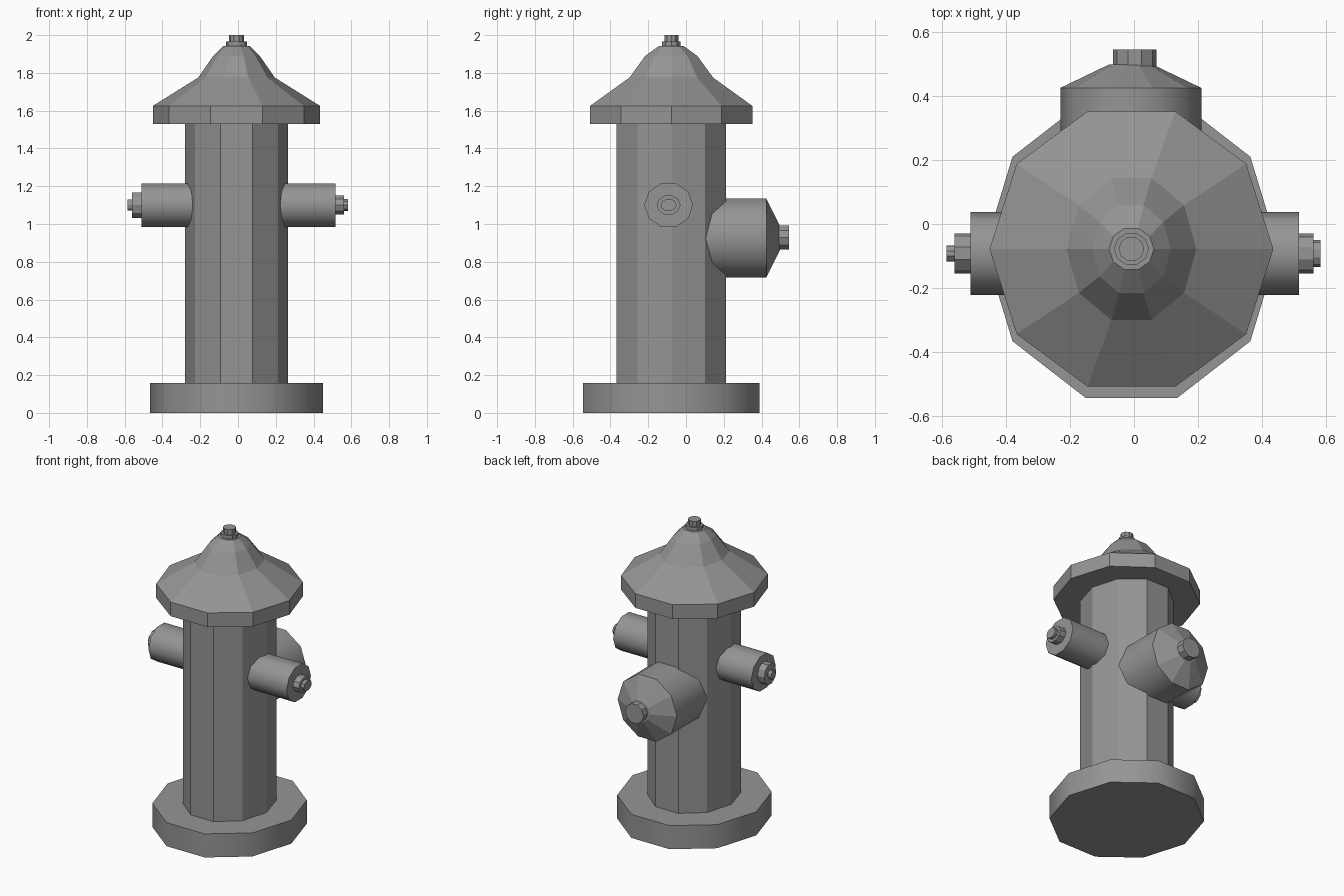
import bpy, bmesh, math
from mathutils import Vector

if "Cube" in bpy.data.objects:
    bpy.data.objects.remove(bpy.data.objects["Cube"])

SIDES = 10
grey = bpy.data.materials.new("cast_iron_grey")
grey.diffuse_color = (0.3, 0.3, 0.3, 1)
grey.use_nodes = True
grey.node_tree.nodes["Principled BSDF"].inputs["Base Color"].default_value = grey.diffuse_color


def lathe(name, axis, centre, rings, smooth=False):
    """Closed ten-sided stack of rings (position, radius_u, radius_v) along an axis."""
    # u, v directions for each axis; a corner always lies on u
    frames = {"x": (Vector((0, 1, 0)), Vector((0, 0, 1)), Vector((1, 0, 0))),
              "y": (Vector((1, 0, 0)), Vector((0, 0, 1)), Vector((0, 1, 0))),
              "z": (Vector((1, 0, 0)), Vector((0, 1, 0)), Vector((0, 0, 1)))}
    u, v, w = frames[axis]
    bm = bmesh.new()
    loops = []
    for t, ru, rv in rings:
        loop = []
        for i in range(SIDES):
            a = 2 * math.pi * i / SIDES
            loop.append(bm.verts.new(u * (centre[0] + ru * math.cos(a))
                                     + v * (centre[1] + rv * math.sin(a)) + w * t))
        loops.append(loop)
    for a, b in zip(loops, loops[1:]):
        for i in range(SIDES):
            j = (i + 1) % SIDES
            bm.faces.new((a[i], a[j], b[j], b[i])).smooth = False
    bm.faces.new(loops[0])
    bm.faces.new(loops[-1])
    bmesh.ops.recalc_face_normals(bm, faces=bm.faces)
    mesh = bpy.data.meshes.new(name)
    bm.to_mesh(mesh)
    bm.free()
    mesh.materials.append(grey)
    ob = bpy.data.objects.new(name, mesh)
    bpy.context.collection.objects.link(ob)
    if smooth:
        bpy.ops.object.select_all(action='DESELECT')
        ob.select_set(True)
        bpy.context.view_layer.objects.active = ob
        bpy.ops.object.shade_smooth_by_angle(angle=math.radians(42))
    return ob


C = (-0.008, -0.078)

# Base, barrel and bonnet
lathe("base", "z", C, [(0, 0.459, 0.49), (0.158, 0.459, 0.49)], True)
lathe("barrel", "z", C, [(0.15, 0.273, 0.306), (1.54, 0.273, 0.306)])
lathe("bonnet", "z", C, [(1.53, 0.443, 0.452), (1.625, 0.443, 0.452),
                         (1.775, 0.203, 0.233), (1.89, 0.123, 0.145),
                         (1.943, 0.07, 0.068)])
lathe("top_collar", "z", C, [(1.935, 0.055, 0.051), (1.965, 0.055, 0.051)])
lathe("top_nut", "z", C, [(1.96, 0.04, 0.039), (2.0, 0.04, 0.039)])

# Side outlets: cap ring and nut sizes differ slightly per side
S = (-0.092, 1.1)
for side, s, end, ring, nut in (
        ("right", 1, (0.515, 0.56, 0.582), (0.063, 0.053), (0.042, 0.034)),
        ("left", -1, (0.51, 0.56, 0.585), (0.063, 0.071), (0.025, 0.03))):
    lathe(side + "_outlet", "x", S, [(s * 0.2, 0.129, 0.121), (s * end[0], 0.129, 0.121)], True)
    lathe(side + "_outlet_ring", "x", S, [(s * (end[0] - 0.01), *ring), (s * end[1], *ring)])
    lathe(side + "_outlet_nut", "x", S, [(s * (end[1] - 0.01), *nut), (s * end[2], *nut)])

# Large rear outlet with conical cap
B = (-0.01, 0.925)
lathe("rear_outlet", "y", B, [(0.05, 0.22, 0.22), (0.425, 0.22, 0.22)], True)
lathe("rear_outlet_cap", "y", B, [(0.42, 0.219, 0.219), (0.425, 0.22, 0.22), (0.498, 0.068, 0.066)])
B2 = (0.002, 0.928)
lathe("rear_outlet_nut", "y", B2, [(0.49, 0.068, 0.066), (0.545, 0.068, 0.066)])
